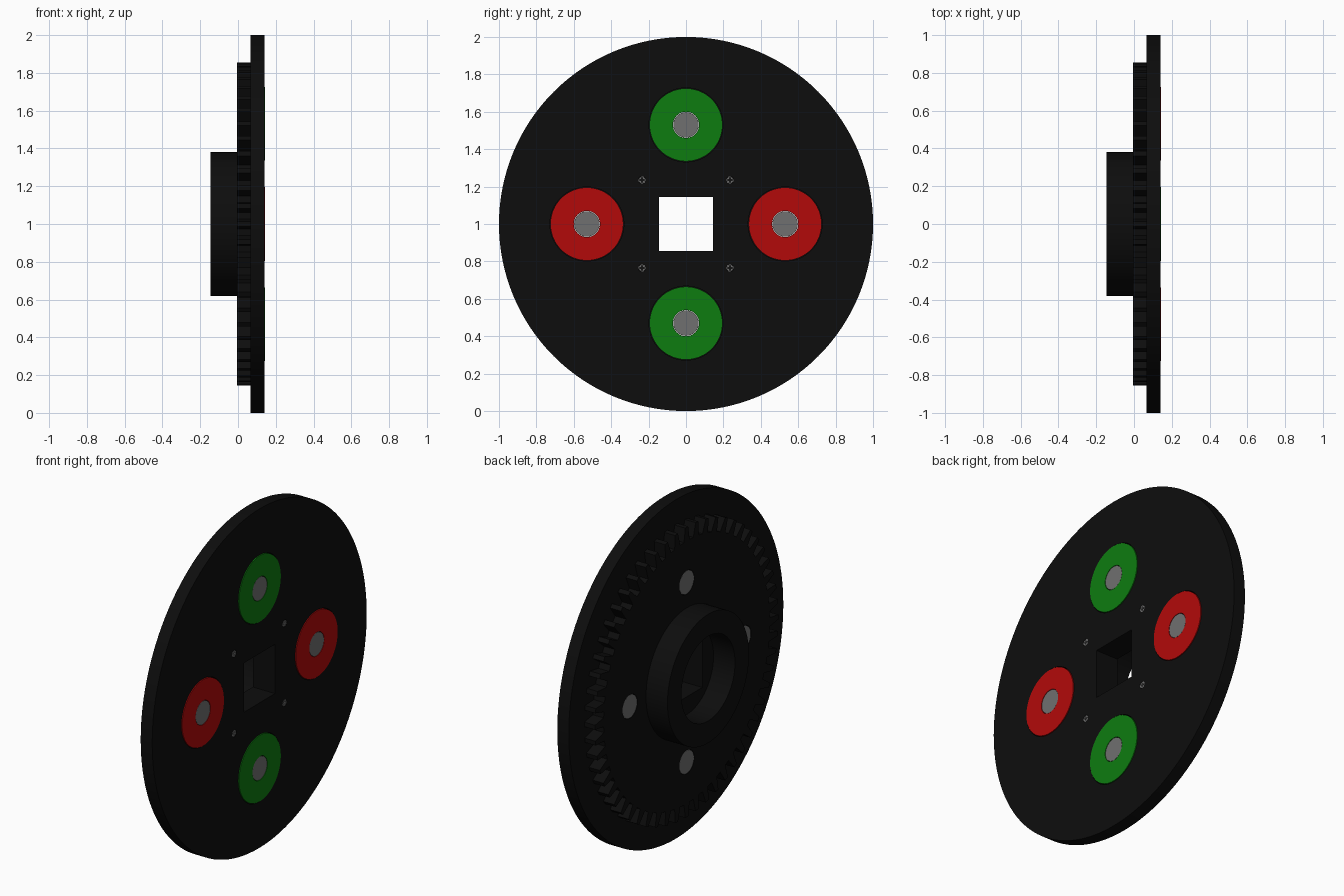
import bpy, bmesh
from math import sin, cos, pi

if "Cube" in bpy.data.objects:
    bpy.data.objects.remove(bpy.data.objects["Cube"])

CZ = 1.0  # height of the wheel axis (which runs along x)

def mat(name, rgb):
    m = bpy.data.materials.new(name)
    m.diffuse_color = (*rgb, 1)
    m.use_nodes = True
    m.node_tree.nodes["Principled BSDF"].inputs["Base Color"].default_value = m.diffuse_color
    return m

BLACK = mat("black", (0.004, 0.004, 0.004))
RED = mat("red", (0.45, 0.003, 0.003))
GREEN = mat("green", (0.004, 0.2, 0.005))
GREY = mat("grey", (0.16, 0.16, 0.16))

def circle(r, n=64, cy=0, cz=0):
    return [(cy + r * cos(2 * pi * i / n), cz + r * sin(2 * pi * i / n)) for i in range(n)]

def square(h):
    return [(h, h), (-h, h), (-h, -h), (h, -h)]

def plate(name, x0, x1, loops, material, smooth=True):
    """Extrude a (y, z) outline with optional holes from x0 to x1."""
    bm = bmesh.new()
    edges = []
    for pts in loops:
        vs = [bm.verts.new((x0, y, CZ + z)) for y, z in pts]
        edges += [bm.edges.new((vs[i - 1], vs[i])) for i in range(len(vs))]
    bmesh.ops.triangle_fill(bm, edges=edges, use_beauty=True, use_dissolve=False)
    res = bmesh.ops.extrude_face_region(bm, geom=bm.faces[:], use_keep_orig=True)
    moved = [v for v in res["geom"] if isinstance(v, bmesh.types.BMVert)]
    bmesh.ops.translate(bm, verts=moved, vec=(x1 - x0, 0, 0))
    bmesh.ops.recalc_face_normals(bm, faces=bm.faces[:])
    me = bpy.data.meshes.new(name)
    bm.to_mesh(me)
    bm.free()
    ob = bpy.data.objects.new(name, me)
    bpy.context.collection.objects.link(ob)
    me.materials.append(material)
    if smooth:
        bpy.context.view_layer.objects.active = ob
        ob.select_set(True)
        bpy.ops.object.shade_smooth_by_angle()
        ob.select_set(False)
    return ob

# Four stations around the axis, and four screws on the diagonals
stations = [(0.53, 0), (0, 0.53), (-0.53, 0), (0, -0.53)]
screws = [(sy * 0.235, sz * 0.235) for sy in (1, -1) for sz in (1, -1)]

# Main disc with square drive hole, washer recesses and screw holes
plate("main_disc", 0.065, 0.14,
      [circle(1.0, 128), square(0.145)]
      + [circle(0.198, 64, y, z) for y, z in stations]
      + [circle(0.02, 16, y, z) for y, z in screws], BLACK)

# Toothed gear behind the disc
TEETH = 56
teeth = []
for i in range(TEETH):
    for f, r in ((-0.30, 0.775), (-0.14, 0.855), (0.14, 0.855), (0.30, 0.775)):
        a = 2 * pi * (i + f) / TEETH
        teeth.append((r * cos(a), r * sin(a)))
plate("gear", -0.005, 0.065,
      [teeth, square(0.145)] + [circle(0.07, 32, y, z) for y, z in stations], BLACK, False)

# Rear hub ring
plate("hub", -0.145, -0.005, [circle(0.38), circle(0.25)], BLACK)

# Coloured washers with grey pins running through
for i, (y, z) in enumerate(stations):
    plate("washer", 0.065, 0.143, [circle(0.195, 64, y, z), circle(0.07, 32, y, z)],
          RED if i % 2 == 0 else GREEN)
    plate("pin", -0.004, 0.142, [circle(0.068, 32, y, z)], GREY)

# Cross-slotted screws
for y, z in screws:
    s, t = 0.013, 0.003
    cross = [(s, t), (t, t), (t, s), (-t, s), (-t, t), (-s, t),
             (-s, -t), (-t, -t), (-t, -s), (t, -s), (t, -t), (s, -t)]
    slot = [(y + a, z + b) for a, b in cross]
    plate("screw_head", 0.125, 0.139, [circle(0.019, 16, y, z), slot], GREY)
    plate("screw_shank", 0.0, 0.125, [circle(0.019, 16, y, z)], BLACK)
